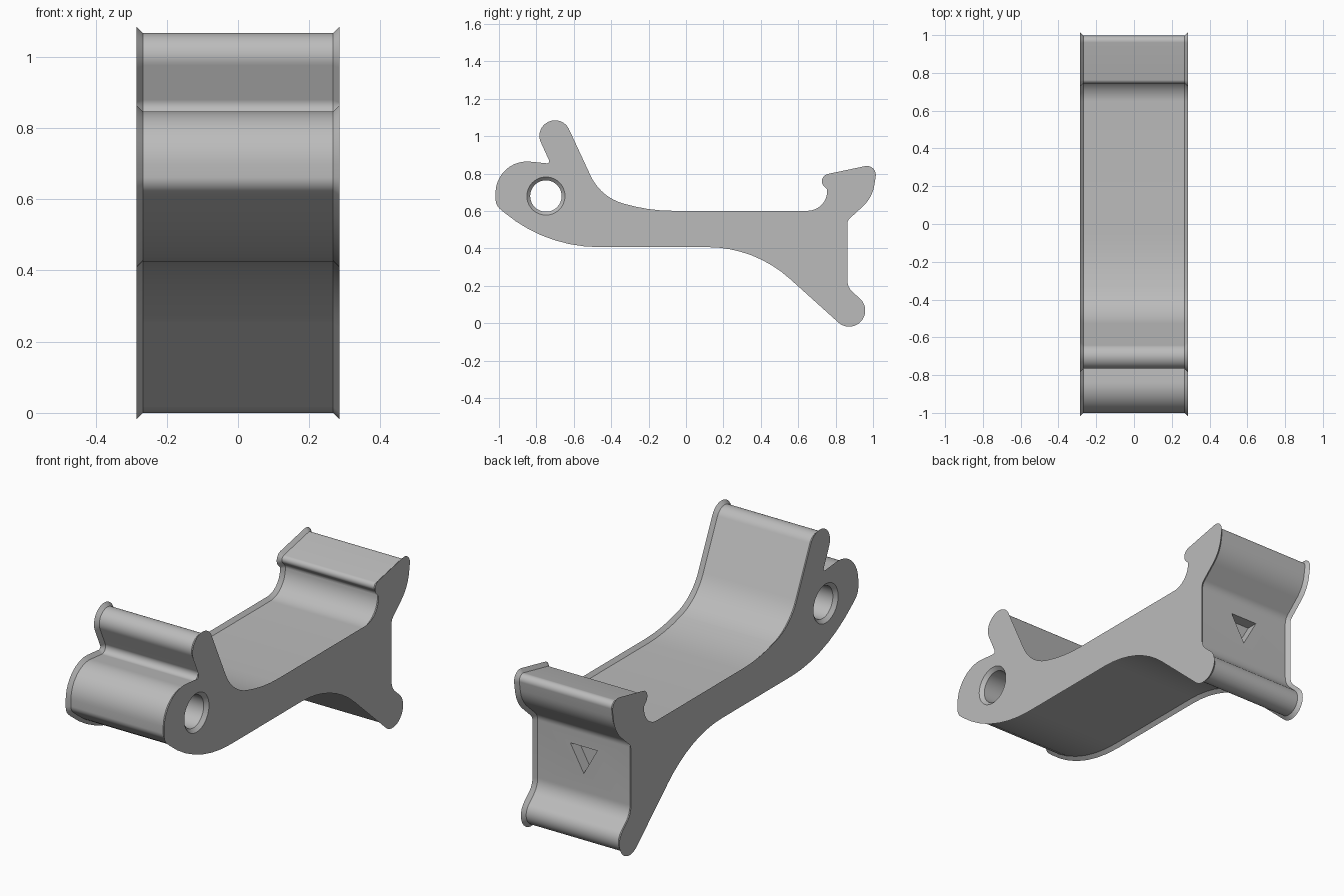
import bpy, bmesh, math
from mathutils import Vector

if "Cube" in bpy.data.objects:
    bpy.data.objects.remove(bpy.data.objects["Cube"], do_unlink=True)

HALF_WIDTH, CHAMFER = 0.285, 0.018

grey = bpy.data.materials.new("plain grey")
grey.use_nodes = True
grey.diffuse_color = (0.5, 0.5, 0.5, 1)
grey.node_tree.nodes["Principled BSDF"].inputs["Base Color"].default_value = (0.5, 0.5, 0.5, 1)

# Side profile corners: y, z, fillet radius
CORNERS = [
    (-0.745, 0.425, 0.77), (-1.0, 0.639, 0.05), (-1.0, 0.862, 0.15),       # belly and nose
    (-0.695, 0.832, 0.03), (-0.786, 1.033, 0.064), (-0.669, 1.088, 0.064),  # finger
    (-0.471, 0.662, 0.29), (-0.208, 0.583, 0.95),                           # saddle
    (0.775, 0.583, 0.125), (0.773, 0.722, 0.03), (0.722, 0.772, 0.022),     # hook
    (1.003, 0.831, 0.03), (0.98, 0.68, 0.18), (0.845, 0.557, 0.06),         # lip
    (0.845, 0.184, 0.1), (0.968, 0.073, 0.067), (0.877, -0.028, 0.067),     # foot
    (0.374, 0.425, 0.68),                                                   # underside
]


def rounded_outline(corners):
    """Return points and outward normals of a clockwise filleted polygon."""
    result = []
    for i, (y, z, r) in enumerate(corners):
        p = Vector((y, z))
        d1 = (p - Vector(corners[i - 1][:2])).normalized()
        d2 = (Vector(corners[(i + 1) % len(corners)][:2]) - p).normalized()
        turn = math.atan2(d1.x * d2.y - d1.y * d2.x, d1.dot(d2))
        start = p - d1 * r * math.tan(abs(turn) / 2)
        side = math.copysign(1, turn)
        n1 = Vector((-d1.y, d1.x))
        centre = start + n1 * side * r
        steps = max(4, math.ceil(abs(turn) / math.radians(6)))
        for k in range(steps + 1):
            a = turn * k / steps
            n = Vector((n1.x * math.cos(a) - n1.y * math.sin(a),
                        n1.x * math.sin(a) + n1.y * math.cos(a)))
            result.append((centre - n * side * r, n))
    return result


def loft(name, rings):
    """Skin matching rings of points and cap both ends."""
    bm = bmesh.new()
    loops = [[bm.verts.new(p) for p in ring] for ring in rings]
    count = len(loops[0])
    for a, b in zip(loops, loops[1:]):
        for i in range(count):
            j = (i + 1) % count
            bm.faces.new((a[i], a[j], b[j], b[i]))
    bm.faces.new(loops[0])
    bm.faces.new(loops[-1])
    bmesh.ops.recalc_face_normals(bm, faces=bm.faces)
    mesh = bpy.data.meshes.new(name)
    bm.to_mesh(mesh)
    bm.free()
    mesh.materials.append(grey)
    obj = bpy.data.objects.new(name, mesh)
    bpy.context.collection.objects.link(obj)
    return obj


def activate(obj):
    bpy.ops.object.select_all(action='DESELECT')
    obj.select_set(True)
    bpy.context.view_layer.objects.active = obj


def cut(obj, cutter):
    cutter.hide_render = True
    mod = obj.modifiers.new(cutter.name, 'BOOLEAN')
    mod.operation = 'DIFFERENCE'
    mod.solver = 'EXACT'
    mod.object = cutter
    activate(obj)
    bpy.ops.object.modifier_apply(modifier=mod.name)
    bpy.data.objects.remove(cutter, do_unlink=True)


# Bracket body: chamfered extrusion of the outline
outline = rounded_outline(CORNERS)
inner = HALF_WIDTH - CHAMFER
sections = [(-HALF_WIDTH, CHAMFER), (-inner, 0), (inner, 0), (HALF_WIDTH, CHAMFER)]
body = loft("bracket_body", [
    [(x, *(p - n * -inset)) for p, n in outline] for x, inset in sections])

# Pivot hole with flared rims
SIDES = 48
flare = [(-0.3, 0.117), (-0.267, 0.084), (0.267, 0.084), (0.3, 0.117)]
cut(body, loft("pivot_hole_cutter", [
    [(x, -0.749 + r * math.cos(math.tau * k / SIDES), 0.68 + r * math.sin(math.tau * k / SIDES))
     for k in range(SIDES)] for x, r in flare]))

# Triangular recess in the back plate
triangle = [(-0.078, 0.462), (0.078, 0.462), (0, 0.322)]
cut(body, loft("recess_cutter", [[(x, y, z) for x, z in triangle] for y in (0.785, 0.9)]))

activate(body)
bpy.ops.object.shade_smooth_by_angle(angle=math.radians(25))
